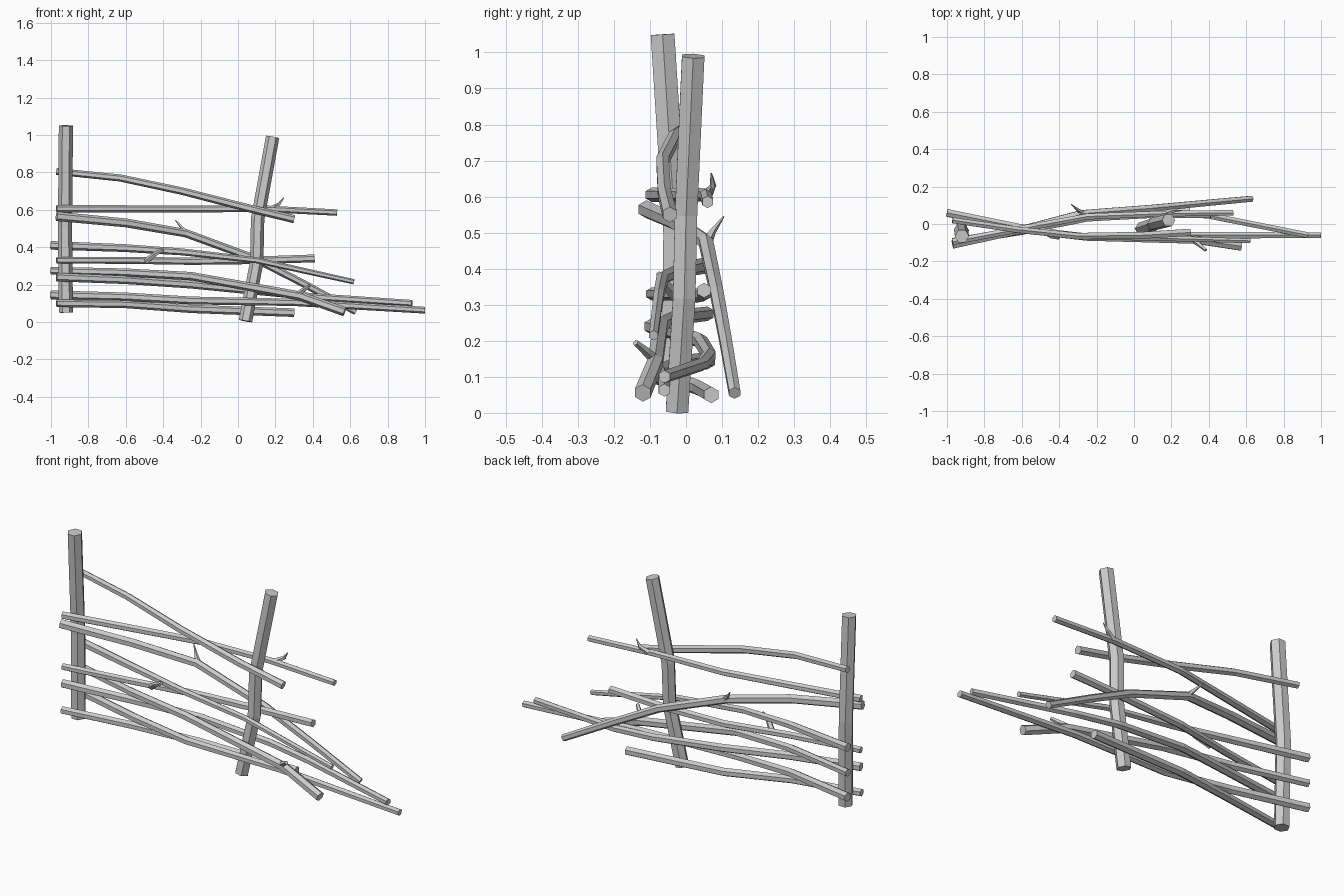
import bpy, bmesh, math
from mathutils import Vector

cube = bpy.data.objects.get("Cube")
if cube:
    bpy.data.objects.remove(cube, do_unlink=True)

# Bare wood colour
wood = bpy.data.materials.new("weathered_grey_wood")
wood.use_nodes = True
GREY = (0.6, 0.6, 0.6, 1)
wood.diffuse_color = GREY
wood.node_tree.nodes["Principled BSDF"].inputs["Base Color"].default_value = GREY


def stick(name, points, radius, tip=None, sides=6, roll=0.0):
    """Faceted tube through points, tapering from radius to tip."""
    tip = radius if tip is None else tip
    pts = [Vector(p) for p in points]
    last = len(pts) - 1
    bm = bmesh.new()
    rings = []
    for i, p in enumerate(pts):
        along = (pts[min(i + 1, last)] - pts[max(i - 1, 0)]).normalized()
        u = along.cross(Vector((0, 1, 0))).normalized()
        v = along.cross(u)
        r = radius + (tip - radius) * i / last
        angles = [roll + math.tau * k / sides for k in range(sides)]
        rings.append([bm.verts.new(p + r * (u * math.cos(a) + v * math.sin(a))) for a in angles])
    for a, b in zip(rings, rings[1:]):
        for k in range(sides):
            n = (k + 1) % sides
            bm.faces.new((a[k], a[n], b[n], b[k]))
    bm.faces.new(rings[0])
    bm.faces.new(rings[-1])
    bmesh.ops.recalc_face_normals(bm, faces=bm.faces)
    mesh = bpy.data.meshes.new(name)
    bm.to_mesh(mesh)
    bm.free()
    mesh.materials.append(wood)
    obj = bpy.data.objects.new(name, mesh)
    bpy.context.collection.objects.link(obj)
    return obj


# Upright posts
stick("right_post", [(-.92, -.035, .05), (-.925, -.03, .5), (-.92, -.065, 1.05)], .038)
stick("left_post", [(.04, -.025, .005), (.1, -.005, .32), (.105, 0, .55), (.185, .02, .99)], .036)

# Rails woven behind the right post and in front of the left post
stick("top_rail", [(-.97, .02, .805), (-.63, -.03, .77), (-.3, -.065, .7),
                   (.05, -.06, .61), (.3, -.045, .55)], .018, .022)
stick("upper_middle_rail", [(-1, .06, .41), (-.6, -.02, .395), (-.3, -.065, .375),
                            (.1, -.075, .33), (.62, -.09, .215)], .023, .014)
stick("lower_middle_rail", [(-1, .06, .275), (-.6, -.03, .265), (-.25, -.07, .245),
                            (.33, -.085, .14), (.57, -.12, .055)], .02, .025)
stick("long_bottom_rail", [(-1, .06, .145), (-.6, -.03, .135), (-.25, -.07, .115),
                           (.3, -.06, .105), (1, -.06, .063)], .024, .018)

# Rails woven in front of the right post and behind the left post
stick("second_rail", [(-.97, -.095, .605), (-.6, -.025, .605), (-.25, .04, .605),
                      (.15, .055, .605), (.53, .06, .585)], .02, .017)
stick("sloping_rail", [(-.97, -.11, .565), (-.6, -.03, .53), (-.28, .055, .475),
                       (.1, .085, .335), (.36, .11, .2), (.63, .135, .055)], .025, .018)
stick("short_middle_rail", [(-.97, -.095, .33), (-.6, -.04, .33), (-.25, .03, .325),
                            (.1, .05, .33), (.41, .05, .34)], .018, .021)
stick("long_lower_rail", [(-.97, -.095, .24), (-.6, -.03, .225), (-.25, .04, .2),
                          (.15, .065, .16), (.4, .045, .135), (.93, -.06, .1)], .023, .018)
stick("short_bottom_rail", [(-.97, -.1, .1), (-.6, -.04, .095), (-.25, .035, .07),
                            (.3, .07, .05)], .02, .023)

# Broken twigs
TWIGS = {
    "second_rail_twig": [(.18, .06, .605), (.22, .075, .63), (.245, .07, .665)],
    "sloping_rail_twig": [(-.27, .055, .47), (-.3, .075, .505), (-.335, .105, .545)],
    "short_middle_rail_twig": [(-.49, -.03, .325), (-.44, -.065, .365), (-.4, -.075, .385)],
    "lower_middle_rail_twig": [(.31, -.08, .14), (.35, -.11, .17), (.385, -.14, .195)],
}
for name, path in TWIGS.items():
    blunt = "middle" in name
    stick(name, path, .017, .009 if blunt else .002, sides=5)
